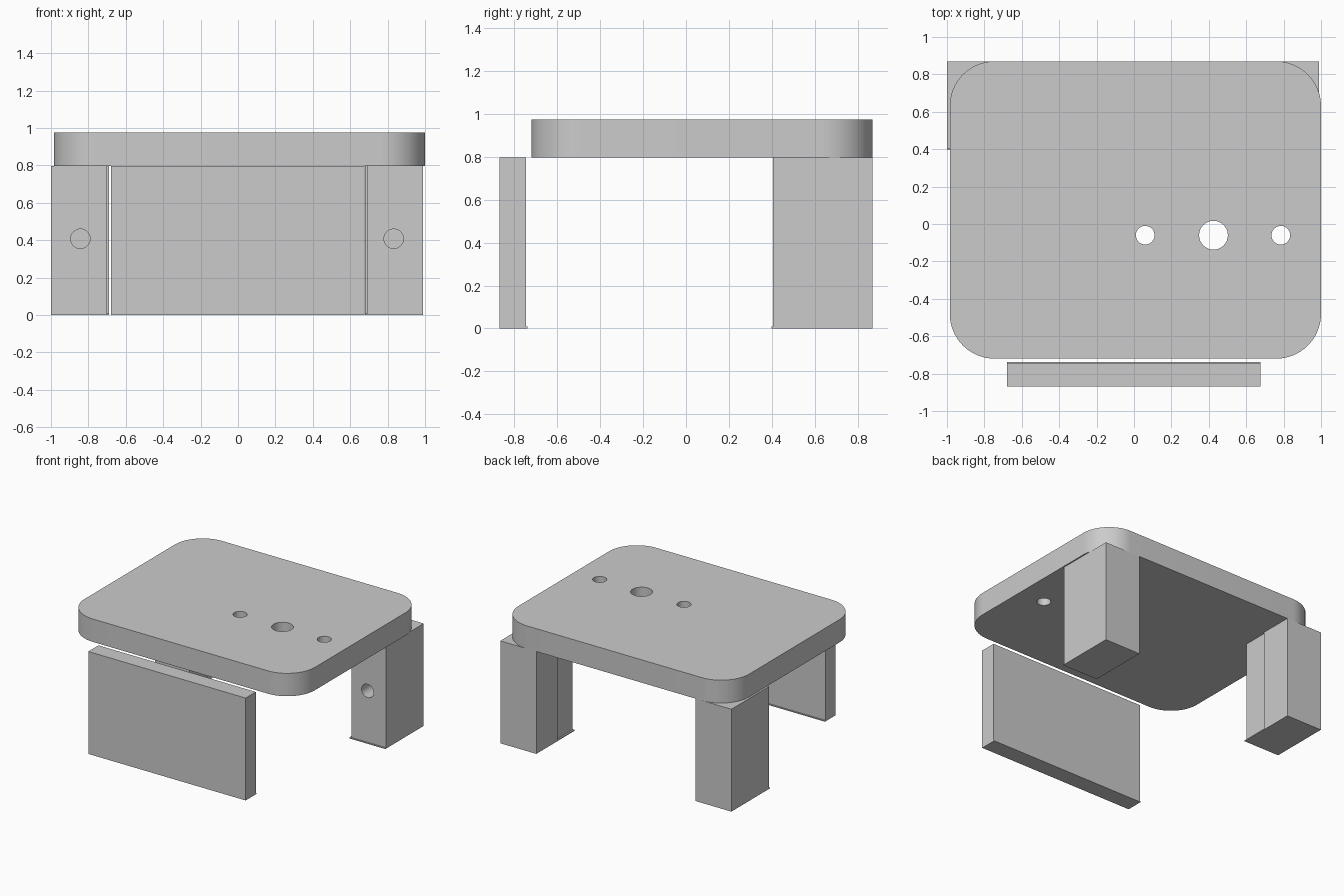
import bpy
import bmesh
from math import radians
from mathutils import Matrix, Vector

if "Cube" in bpy.data.objects:
    bpy.data.objects.remove(bpy.data.objects["Cube"], do_unlink=True)

GREY = (0.6, 0.6, 0.6, 1)
grey = bpy.data.materials.new("plain_grey")
grey.diffuse_color = GREY
grey.use_nodes = True
grey.node_tree.nodes["Principled BSDF"].inputs["Base Color"].default_value = GREY


def finish(name, bm):
    mesh = bpy.data.meshes.new(name)
    bm.to_mesh(mesh)
    bm.free()
    mesh.materials.append(grey)
    ob = bpy.data.objects.new(name, mesh)
    bpy.context.collection.objects.link(ob)
    return ob


def box(name, low, high, corner=0):
    """Box between two corners, optionally with rounded upright edges."""
    low, high = Vector(low), Vector(high)
    bm = bmesh.new()
    bmesh.ops.create_cube(bm, size=1)
    bmesh.ops.scale(bm, vec=high - low, verts=bm.verts)
    bmesh.ops.translate(bm, vec=(low + high) / 2, verts=bm.verts)
    if corner:
        upright = [e for e in bm.edges
                   if abs(e.verts[0].co.z - e.verts[1].co.z) > 0.01]
        bmesh.ops.bevel(bm, geom=upright, offset=corner, segments=16,
                        profile=0.5, affect='EDGES')
    return finish(name, bm)


def cylinder(name, centre, radius, depth, axis='Z'):
    bm = bmesh.new()
    turn = Matrix.Rotation(radians(90 if axis == 'Y' else 0), 4, 'X')
    bmesh.ops.create_cone(bm, cap_ends=True, segments=32, radius1=radius,
                          radius2=radius, depth=depth,
                          matrix=Matrix.Translation(centre) @ turn)
    return finish(name, bm)


def cut(ob, cutter):
    """Subtract a cutter and discard it."""
    cutter.hide_render = True
    mod = ob.modifiers.new("cut", 'BOOLEAN')
    mod.operation = 'DIFFERENCE'
    mod.solver = 'EXACT'
    mod.object = cutter
    bpy.context.view_layer.objects.active = ob
    bpy.ops.object.modifier_apply(modifier=mod.name)
    bpy.data.objects.remove(cutter, do_unlink=True)


def smooth(ob):
    bpy.ops.object.select_all(action='DESELECT')
    ob.select_set(True)
    bpy.context.view_layer.objects.active = ob
    bpy.ops.object.shade_smooth_by_angle(angle=radians(30))


TOP = 0.797   # underside of the top plate
MID = -0.005  # mirror plane of legs and panel

# Rounded top plate with three through holes
plate = box("top_plate", (-0.985, -0.72, TOP), (1, 0.87, 0.975), corner=0.24)
for x, r in ((0.06, 0.05), (0.425, 0.077), (0.785, 0.05)):
    cut(plate, cylinder("hole_cutter", (x, -0.06, 0.89), r, 0.5))
smooth(plate)

# Front panel with a thin foot lip behind it
box("front_panel", (-0.68, -0.87, 0), (0.675, -0.745, TOP))
box("panel_lip", (-0.68, -0.75, 0), (0.675, -0.738, 0.008))

# Rear legs, stepped on the inner side, with a foot lip and a blind hole
for side, name in ((1, "left"), (-1, "right")):
    def span(a, b):
        return sorted((MID + side * a, MID + side * b))

    x0, x1 = span(0.685, 0.995)
    leg = box(name + "_leg", (x0, 0.405, 0), (x1, 0.87, TOP))
    s0, s1 = span(0.6, 0.697)
    cut(leg, box("step_cutter", (s0, 0.3, 0.008), (s1, 0.61, 1)))
    cut(leg, cylinder("bolt_cutter", (MID + side * 0.8375, 0.4, 0.408),
                      0.052, 0.6, 'Y'))
    smooth(leg)
    box(name + "_leg_lip", (x0, 0.398, 0), (x1, 0.42, 0.008))
